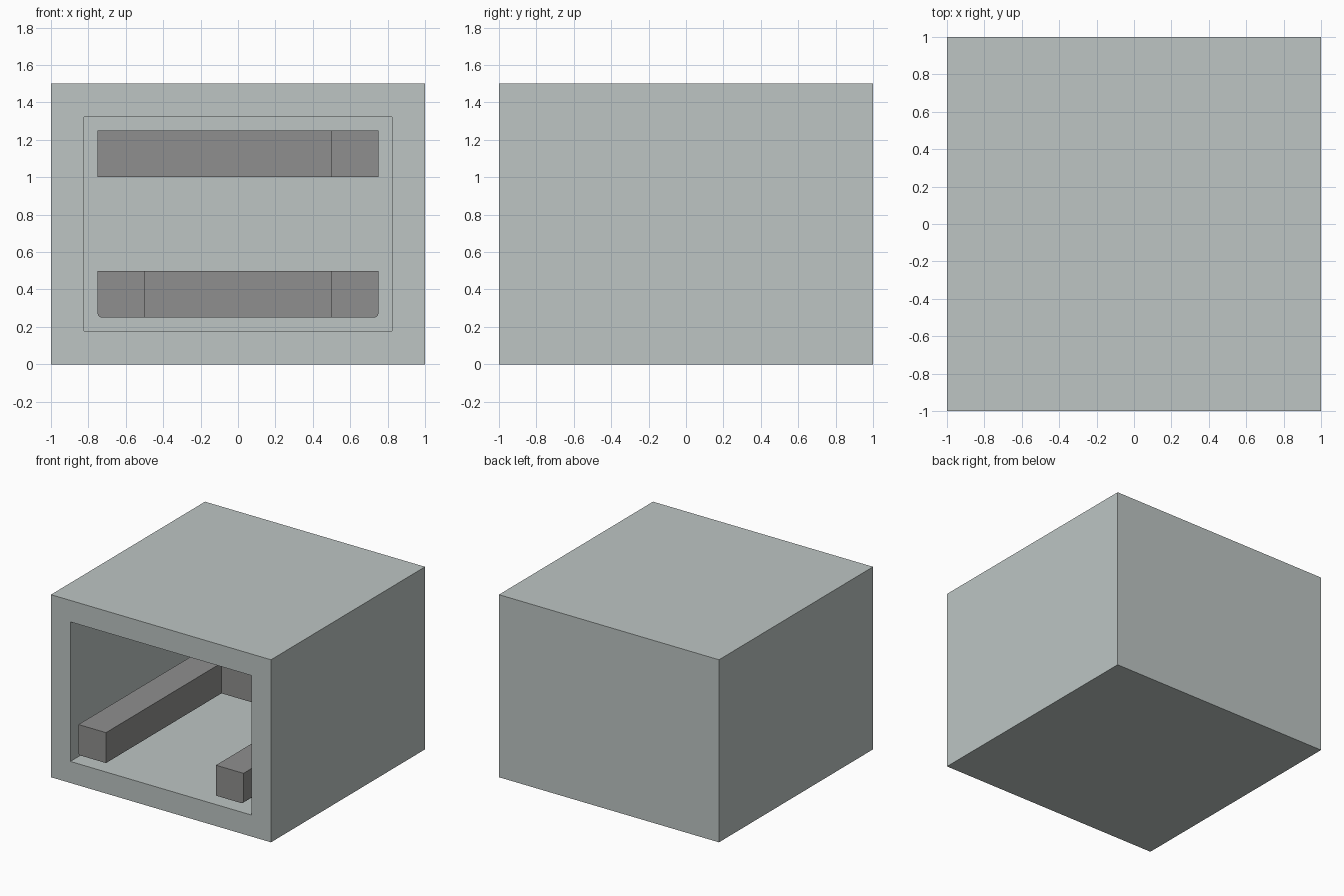
import bpy, bmesh
from mathutils import Vector

if "Cube" in bpy.data.objects:
    bpy.data.objects.remove(bpy.data.objects["Cube"], do_unlink=True)


def material(name, colour):
    mat = bpy.data.materials.new(name)
    mat.use_nodes = True
    mat.diffuse_color = colour
    mat.node_tree.nodes["Principled BSDF"].inputs["Base Color"].default_value = colour
    return mat


pale = material("pale grey", (0.51, 0.56, 0.55, 1))
dark = material("mid grey", (0.275, 0.275, 0.272, 1))
WALL, ROUND = 0.25, 0.02


def box(low, high):
    bm = bmesh.new()
    bmesh.ops.create_cube(bm, size=1)
    low, high = Vector(low), Vector(high)
    for v in bm.verts:
        v.co = (low + high) / 2 + v.co * (high - low)
    return bm


def round_edges(bm, rule):
    edges = [e for e in bm.edges
             if abs(e.verts[0].co.y - e.verts[1].co.y) > 1
             and rule((e.verts[0].co + e.verts[1].co) / 2)]
    bmesh.ops.bevel(bm, geom=edges, offset=ROUND, segments=3,
                    profile=0.5, affect='EDGES')


def finish(name, bm, mat):
    bmesh.ops.recalc_face_normals(bm, faces=bm.faces[:])
    mesh = bpy.data.meshes.new(name)
    bm.to_mesh(mesh)
    bm.free()
    mesh.materials.append(mat)
    bpy.context.collection.objects.link(bpy.data.objects.new(name, mesh))


def floor_corner(mid):
    return abs(abs(mid.x) - 0.75) < 0.01 and abs(mid.z - WALL) < 0.01


# Hollow shell, open at the front
shell = box((-1, -1, 0), (1, 1, 1.5))
front = next(f for f in shell.faces if f.calc_center_median().y < -0.9)
bmesh.ops.inset_region(shell, faces=[front], thickness=WALL)
for v in front.verts:
    v.co.y = -1
back = bmesh.ops.extrude_discrete_faces(shell, faces=[front])["faces"][0]
bmesh.ops.translate(shell, verts=back.verts[:], vec=(0, 2 - WALL, 0))
round_edges(shell, floor_corner)
finish("shell", shell, pale)

# Low benches along both side walls
for name, x0, x1 in (("right_bench", -0.75, -0.5), ("left_bench", 0.5, 0.75)):
    bench = box((x0, -1, WALL), (x1, 0.75, 0.5))
    round_edges(bench, floor_corner)
    finish(name, bench, dark)

# Low bench across the back, between the side benches
finish("back_bench", box((-0.5, 0.5, WALL), (0.5, 0.75, 0.5)), dark)

# Ceiling cupboards along the back and the left wall
finish("back_cupboard", box((-0.75, 0.5, 1), (0.5, 0.75, 1.25)), dark)
finish("left_cupboard", box((0.5, -0.25, 1), (0.75, 0.75, 1.25)), dark)
